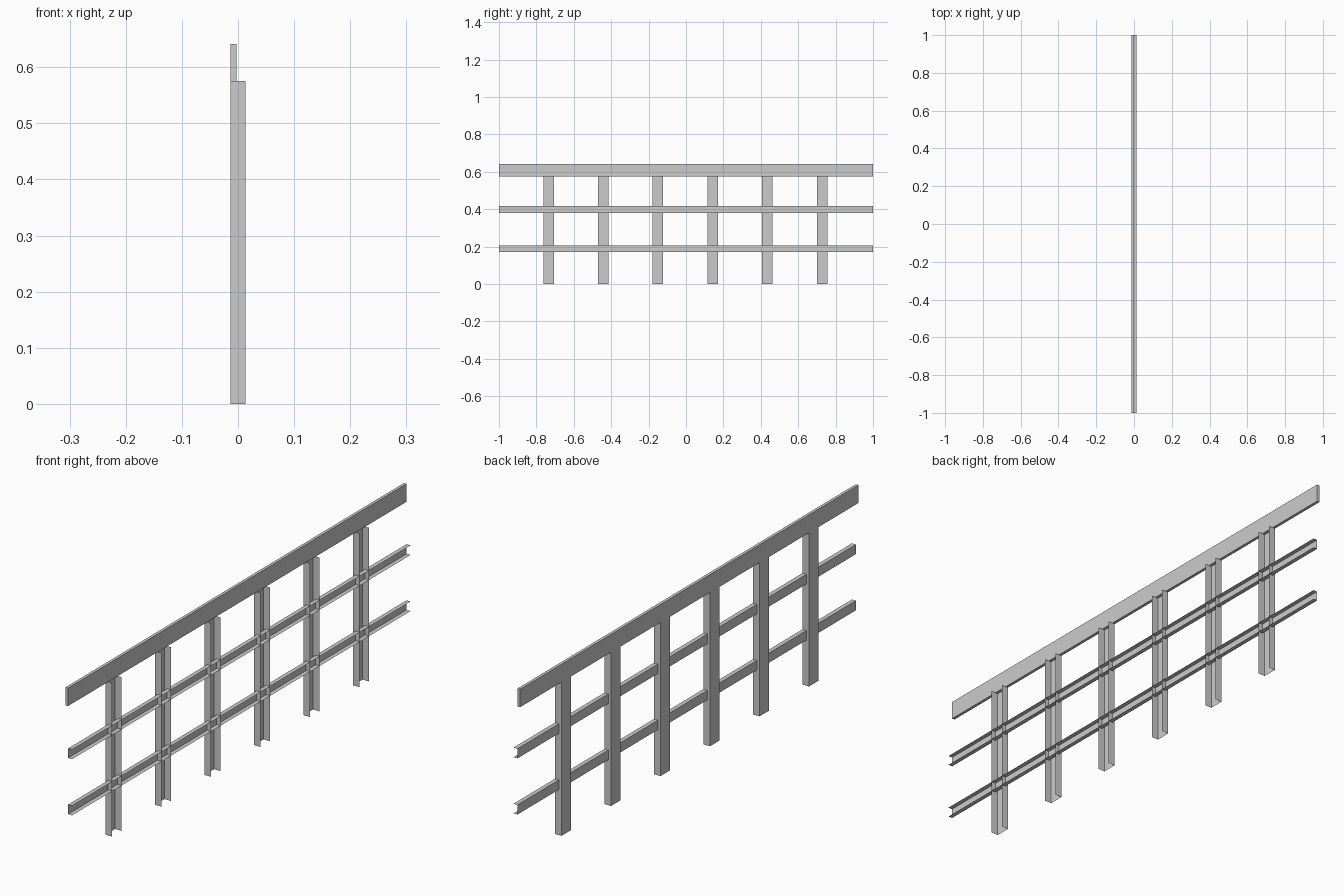
import bpy

if "Cube" in bpy.data.objects:
    bpy.data.objects.remove(bpy.data.objects["Cube"])

X0, X1 = -0.0138, 0.0138      # overall depth
X_MID = -0.0027               # front of handrail / back of the thin rails


def mesh_object(name, verts, faces):
    me = bpy.data.meshes.new(name)
    me.from_pydata(verts, [], faces)
    me.update()
    ob = bpy.data.objects.new(name, me)
    bpy.context.collection.objects.link(ob)
    return ob


def sheet_channel(name, profile, axis, start, end):
    """Sweep an open C profile along y or z as a thin sheet."""
    def place(p, t):
        return (p[0], t, p[1]) if axis == 'y' else (p[0], p[1], t)
    n = len(profile)
    verts = [place(p, t) for t in (start, end) for p in profile]
    faces = [(i, i + 1, n + i + 1, n + i) for i in range(n - 1)]
    return mesh_object(name, verts, faces)


def c_profile(back, front, centre, width):
    a, b = centre - width / 2, centre + width / 2
    return [(front, a), (back, a), (back, b), (front, b)]


# Upright posts: C channels open towards +x
for i in range(6):
    y = -0.735 + 0.2925 * i
    sheet_channel(f"post_{i + 1}", c_profile(X0, X1, y, 0.056), 'z', 0, 0.575)

# Two thin horizontal rails: C channels open towards +x
for name, z in (("lower_rail", 0.188), ("middle_rail", 0.398)):
    sheet_channel(name, c_profile(X_MID, X1, z, 0.036), 'y', -1, 1)

# Solid flat handrail on top of the posts
bpy.ops.mesh.primitive_cube_add(size=1, location=((X0 + X_MID) / 2, 0, 0.608))
top = bpy.context.object
top.name = "top_rail"
top.scale = (X_MID - X0, 2, 0.067)
bpy.ops.object.transform_apply(location=False, rotation=False, scale=True)
